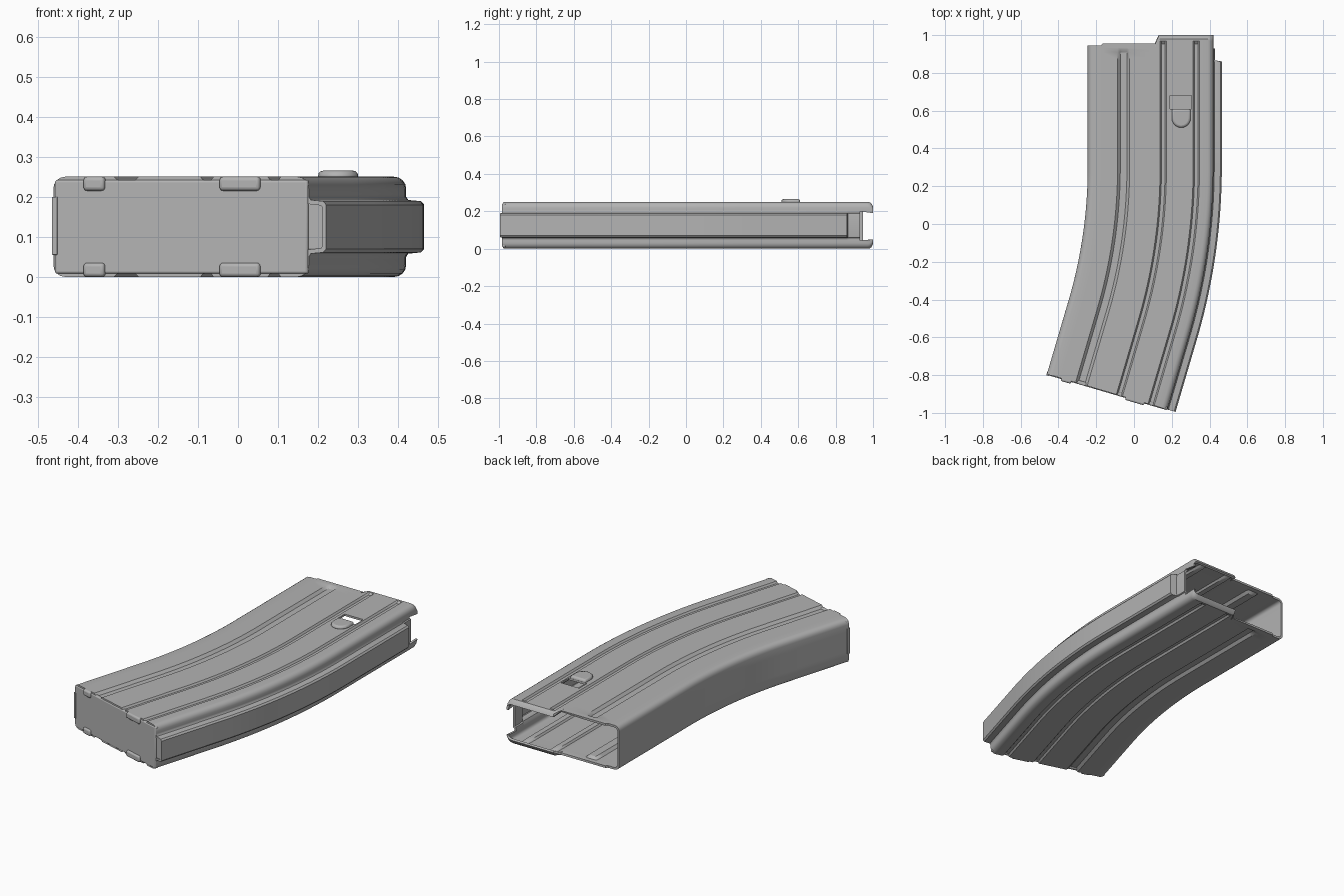
import bpy, bmesh
from math import sin, cos, pi, radians
from mathutils import Vector

cube = bpy.data.objects.get("Cube")
if cube:
    bpy.data.objects.remove(cube)

H = 0.25                 # case thickness
W = 0.665                # case width without the spine rib
TILT = radians(16.4)     # turn of the curved lower part
LEFT, BEND_Y, BEND_R = -0.245, 0.3, 2.5
TAIL = 0.405             # straight length after the bend

metal = bpy.data.materials.new("grey metal")
metal.use_nodes = True
metal.diffuse_color = (0.45, 0.45, 0.45, 1)
metal.node_tree.nodes["Principled BSDF"].inputs["Base Color"].default_value = (0.45, 0.45, 0.45, 1)


def finish(name, bm):
    bmesh.ops.recalc_face_normals(bm, faces=bm.faces)
    mesh = bpy.data.meshes.new(name)
    bm.to_mesh(mesh)
    bm.free()
    mesh.materials.append(metal)
    obj = bpy.data.objects.new(name, mesh)
    bpy.context.collection.objects.link(obj)
    return obj


def smooth(obj):
    bpy.ops.object.select_all(action="DESELECT")
    obj.select_set(True)
    bpy.context.view_layer.objects.active = obj
    bpy.ops.object.shade_smooth_by_angle(angle=radians(35))


def prism(name, outline, z0, z1, bevel=0.0):
    """Extrude a flat outline from z0 to z1."""
    bm = bmesh.new()
    face = bm.faces.new([bm.verts.new((x, y, z0)) for x, y in outline])
    top = bmesh.ops.extrude_face_region(bm, geom=[face])["geom"]
    for v in top:
        if isinstance(v, bmesh.types.BMVert):
            v.co.z = z1
    obj = finish(name, bm)
    if bevel:
        mod = obj.modifiers.new("round", "BEVEL")
        mod.width, mod.segments, mod.limit_method = bevel, 3, "ANGLE"
        smooth(obj)
    return obj


def box(name, x, y, z, bevel=0.0):
    return prism(name, [(x[0], y[0]), (x[1], y[0]), (x[1], y[1]), (x[0], y[1])], *z, bevel)


# Upper half of the cross-section: corner, pressed grooves, corner, spine rib
def corner(cx, a0, r=0.03):
    return [(cx + r * cos(a0 - i * pi / 8), H - r + r * sin(a0 - i * pi / 8)) for i in range(5)]


def groove(c, w, d):
    return [(c - w, H), (c - w * 0.55, H - d), (c + w * 0.55, H - d), (c + w, H)]


half = [(0, 0.18)] + corner(0.03, pi) + [(0.07, H), (0.08, H)]
half += groove(0.19, 0.032, 0.014) + [(0.355, H), (0.375, H)]
half += groove(0.4, 0.017, 0.01) + groove(0.575, 0.017, 0.01)
half += corner(W - 0.03, pi / 2)
half += [(W, 0.206), (W, 0.2), (0.67, 0.192), (0.702, 0.189), (0.71, 0.18)]
profile = half + [(u, H - z) for u, z in reversed(half)]


def end_y(u, z):
    """Height of the open mouth at each point of the section."""
    if u >= W - 0.001 and 0.04 < z < 0.203:
        return 0.93
    return 1.0 if u > 0.37 else 0.955 if u > 0.075 else 0.945


def section_point(u, z, row, y):
    """Shape the section near the mouth: lips, groove ends and rib start."""
    if row < 4 and 0.08 < u < W - 0.04:
        z = H if z > H / 2 else 0
    if row < 5 and u > W:
        u = W + (u - W) * 0.2
    if y > 0.96 and u > 0.37:
        z = H / 2 + (z - H / 2) * (0.8, 0.93, 1, 1)[min(row, 3)]
    return u, z


def bend(u, a, tail=0.0):
    """Point on the curved path at angle a, then along the straight tail."""
    r = BEND_R + u
    return (LEFT - BEND_R + r * cos(a) - tail * sin(a), BEND_Y - r * sin(a) - tail * cos(a))


# Hollow case swept along the curve
bm = bmesh.new()
rows = []
mouth = [0, 0.008, 0.02, 0.032, 0.046]
for row in range(5):
    ring = []
    for u, z in profile:
        y = end_y(u, z) - mouth[row]
        ring.append((*section_point(u, z, row, y), y))
    rows.append([bm.verts.new((LEFT + u, y, z)) for u, z, y in ring])
for row, y in enumerate((0.867, 0.86)):
    pts = [section_point(u, z, 4 + row, y) for u, z in profile]
    rows.append([bm.verts.new((LEFT + u, y, z)) for u, z in pts])
STEPS = 24
stations = [(TILT * i / STEPS, 0) for i in range(STEPS + 1)] + [(TILT, TAIL)]
for a, tail in stations:
    rows.append([bm.verts.new((*bend(u, a, tail), z)) for u, z in profile])
n = len(profile)
for r0, r1 in zip(rows, rows[1:]):
    for i in range(n):
        j = (i + 1) % n
        bm.faces.new((r0[i], r0[j], r1[j], r1[i]))
case = finish("case", bm)
shell = case.modifiers.new("wall", "SOLIDIFY")
shell.thickness, shell.offset = 0.012, -1

# Window cut through the upper sheet
cutter = box("window_cutter", (0.19, 0.305), (0.61, 0.68), (0.2, 0.3))
cutter.hide_render = True
cut = case.modifiers.new("window", "BOOLEAN")
cut.operation, cut.object, cut.solver = "DIFFERENCE", cutter, "EXACT"
bpy.ops.object.select_all(action="DESELECT")
case.select_set(True)
bpy.context.view_layer.objects.active = case
for mod in ("wall", "window"):
    bpy.ops.object.modifier_apply(modifier=mod)
bpy.data.objects.remove(cutter)
smooth(case)

# Raised catch under the window
arc = [(0.25 + 0.05 * cos(t * pi / 12), 0.56 - 0.05 * sin(t * pi / 12)) for t in range(13)]
prism("catch_bump", [(0.2, 0.61), (0.3, 0.61)] + arc, 0.24, 0.265, 0.012)

# Base plate with end tabs and folded clips, all in the tilted end frame
base_x, base_y = bend(0, TILT, TAIL)
end_parts = [
    box("base_plate", (0.004, W - 0.002), (-0.004, 0.016), (0.008, H - 0.008), 0.006),
    box("spine_tab", (W - 0.01, 0.708), (0.004, 0.03), (0.066, 0.186), 0.006),
    box("rear_tab", (-0.002, 0.012), (-0.007, 0.012), (0.055, 0.2), 0.002),
]
for name, mid, width in (("narrow_clip", 0.108, 0.056), ("wide_clip", 0.487, 0.106)):
    for side, z in (("upper", (0.215, H)), ("lower", (0, 0.035))):
        end_parts.append(box(side + "_" + name, (mid - width / 2, mid + width / 2),
                             (-0.014, 0.015), z, 0.009))
for part in end_parts:
    part.location = Vector((base_x, base_y, 0))
    part.rotation_euler.z = -TILT
